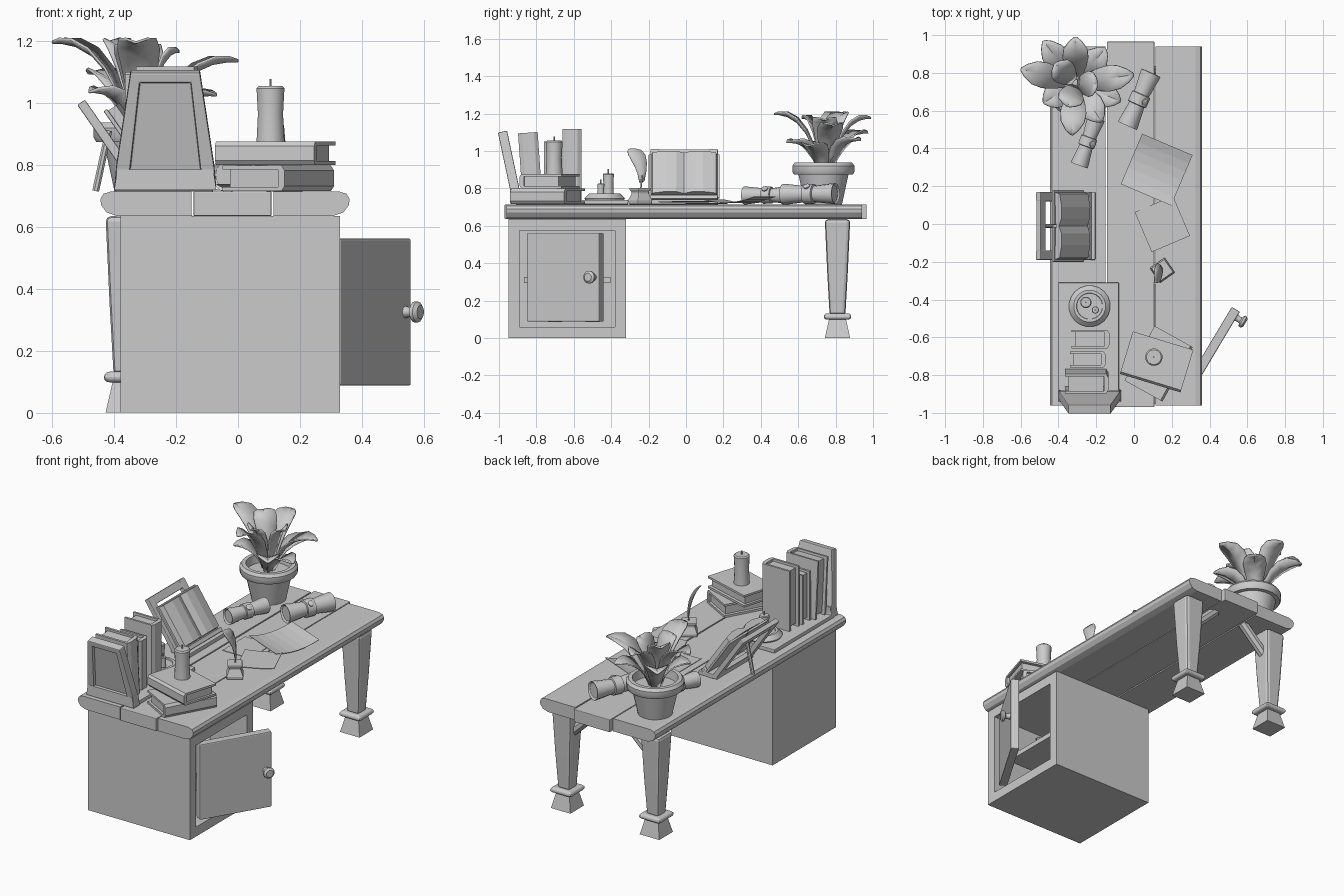
import bpy, bmesh
from math import radians, sin, cos, pi, sqrt
from mathutils import Matrix, Vector

if "Cube" in bpy.data.objects:
    bpy.data.objects.remove(bpy.data.objects["Cube"])

T = Matrix.Translation
def R(deg, axis): return Matrix.Rotation(radians(deg), 4, axis)
def axes(x, y, z): return Matrix((x, y, z)).transposed().to_4x4()

def finish(name, bm, M, bevel=0, smooth=False, segs=2):
    bmesh.ops.recalc_face_normals(bm, faces=bm.faces[:])
    me = bpy.data.meshes.new(name)
    bm.to_mesh(me)
    bm.free()
    if smooth:
        for p in me.polygons:
            p.use_smooth = True
        me.set_sharp_from_angle(angle=radians(35))
    ob = bpy.data.objects.new(name, me)
    bpy.context.collection.objects.link(ob)
    ob.matrix_world = M
    if bevel:
        b = ob.modifiers.new("bevel", 'BEVEL')
        b.width, b.segments, b.limit_method = bevel, segs, 'ANGLE'
    return ob

def recess(bm, axis, margin, depth):
    """Inset the face that points along axis and push it inwards."""
    bm.normal_update()
    f = max(bm.faces, key=lambda f: f.normal.dot(Vector(axis)))
    n = f.normal.copy()
    bmesh.ops.inset_individual(bm, faces=[f], thickness=margin)
    g = bmesh.ops.extrude_discrete_faces(bm, faces=[f])['faces'][0]
    bmesh.ops.translate(bm, verts=g.verts[:], vec=-n * depth)

def box(name, loc, size, rot=Matrix(), bevel=0, rec=None):
    bm = bmesh.new()
    bmesh.ops.create_cube(bm, size=1)
    bmesh.ops.scale(bm, vec=size, verts=bm.verts[:])
    if rec:
        recess(bm, *rec)
    return finish(name, bm, T(loc) @ rot, bevel)

def prism(name, pts, length, M, bevel=0, rec=None):
    """Profile in local XY, extruded evenly along local Z."""
    bm = bmesh.new()
    f = bm.faces.new([bm.verts.new((x, y, -length / 2)) for x, y in pts])
    g = bmesh.ops.extrude_face_region(bm, geom=[f])['geom']
    bmesh.ops.translate(bm, vec=(0, 0, length), verts=[v for v in g if isinstance(v, bmesh.types.BMVert)])
    bmesh.ops.recalc_face_normals(bm, faces=bm.faces[:])
    if rec:
        recess(bm, *rec)
    return finish(name, bm, M, bevel)

def lathe(name, prof, M, n=20, smooth=True, bevel=0):
    bm = bmesh.new()
    rings = [[bm.verts.new((r * cos(2 * pi * (i + .5) / n), r * sin(2 * pi * (i + .5) / n), z))
              for i in range(n)] for r, z in prof]
    for a, b in zip(rings, rings[1:]):
        for i in range(n):
            bm.faces.new((a[i], a[(i + 1) % n], b[(i + 1) % n], b[i]))
    bm.faces.new(rings[0])
    bm.faces.new(rings[-1])
    return finish(name, bm, M, bevel, smooth)

def along(a, b):
    a, b = Vector(a), Vector(b)
    return T(a) @ (b - a).to_track_quat('Z', 'Y').to_matrix().to_4x4()

def blade(name, base, mid, tip, width, side=None, thick=.008):
    """Curved leaf with a creased midrib."""
    a, m, b = Vector(base), Vector(mid), Vector(tip)
    h = b - a
    s = Vector(side) if side else Vector((-h.y, h.x, 0)).normalized()
    bm = bmesh.new()
    rows = []
    for t, w in ((0, .35), (.2, .6), (.4, .85), (.6, 1), (.78, .9), (.92, .5), (1, .08)):
        p = a * (1 - t) ** 2 + m * 2 * t * (1 - t) + b * t * t
        o = s * width / 2 * w
        lift = Vector((0, 0, .18 * width * w))
        rows.append([bm.verts.new(q) for q in (p - o + lift, p, p + o + lift)])
    for u, v in zip(rows, rows[1:]):
        for i in range(2):
            bm.faces.new((u[i], u[i + 1], v[i + 1], v[i]))
    ob = finish(name, bm, Matrix(), smooth=True)
    ob.modifiers.new("thickness", 'SOLIDIFY').thickness = thick

def book(name, loc, L, W, H, rot):
    """Length on local x, spine on local -y, thickness on local z."""
    w, h, c = W / 2, H / 2, .013
    M = T(loc) @ rot
    U = [(-w + .012, -h), (w, -h), (w, -h + c), (-w + .025, -h + c), (-w + .025, h - c),
         (w, h - c), (w, h), (-w + .012, h), (-w, h * .6), (-w, -h * .6)]
    prism(name + "_cover", U, L, M @ axes((0, 1, 0), (0, 0, 1), (1, 0, 0)))
    box(name + "_pages", M @ Vector((0, .003, 0)), (L - .03, W - .045, H - 2 * c), rot)

FRONT = R(90, 'X')

# Table top: three planks, the outer two with rounded edges
def side_plank(name, x, w, sx):
    pts = [(0, 0), (w - .055, 0), (w - .02, .012), (w - .003, .035), (w, .055), (w - .01, .072), (w - .035, .08), (0, .08)]
    prism(name, [(sx * a, b) for a, b in pts], 1.9, T((x, -.01, .635)) @ FRONT)
side_plank("left_plank", -.15, .295, -1)
side_plank("right_plank", .114, .247, 1)
box("middle_plank", (-.018, -.002, .675), (.252, 1.935, .08), bevel=.004)

# Legs with collars, square feet and corner braces
q = sqrt(2)
for sx in (-1, 1):
    x = -.05 + sx * .31
    M = T((x, .81, 0))
    lathe("leg", [(.042 * q, .12), (.055 * q, .35), (.068 * q, .635)], M, 4, False, .018)
    lathe("leg_collar", [(.062 * q, .098), (.073 * q, .106), (.073 * q, .122), (.062 * q, .132)], M, 4, False, .012)
    lathe("leg_foot", [(.068 * q, 0), (.045 * q, .1)], M, 4, False)
    lathe("leg_brace", [(.03, 0), (.03, .24)], along((x - sx * .03, .81, .48), (x - sx * .2, .81, .64)), 8)

# Cabinet with open front, shelf and jars
box("cabinet", (-.025, -.635, .3175), (.71, .63, .635), rec=((1, 0, 0), .085, .62))
box("cabinet_shelf", (-.05, -.635, .31), (.58, .46, .03))
for i, (y, z, h) in enumerate(((-.75, .325, .12), (-.6, .325, .16), (-.48, .325, .13), (-.7, .085, .15), (-.5, .085, .13))):
    lathe("jar", [(.038, 0), (.04, h * .6), (.018, h * .75), (.018, h), (.024, h)], T((.1 - .06 * (i % 2), y, z)), 12)

# Open door and knob
box("cabinet_door", (.4235, -.645, .325), (.45, .05, .475), R(59.1, 'Z'), .006)
lathe("door_knob", [(.022, -.005), (.016, .015), (.018, .028), (.034, .036), (.034, .048), (.022, .058)],
      along((.54, -.495, .325), (.54 + .859, -.495 - .513, .325)), 14)

# Potted plant
P = T((-.3, .735, .715))
lathe("plant_pot", [(.1, 0), (.135, .16), (.16, .16), (.168, .175), (.168, .205), (.155, .222), (.132, .222), (.125, .17)], P, 24)
tips = [(-.60, .82, 1.2), (-.48, .97, 1.1), (-.31, .99, 1.18), (-.15, .93, 1.06), (0, .79, 1.14), (-.07, .65, 1.03),
        (-.17, .54, 1.05), (-.33, .47, 1.2), (-.48, .64, 1.04), (-.19, .74, 1.17), (-.42, .85, 1.2), (-.35, .62, 1.18)]
for t in tips:
    b = Vector((-.31, .745, .87))
    t = Vector(t)
    m = b.lerp(t, .35)
    m.z = t.z + .01
    blade("plant_leaf", b + (t - b) * .08, m, t, .135)

# Board, bookend and upright books
box("book_board", (-.24, -.61, .726), (.32, .6, .024), bevel=.004)
prism("bookend", [(-.165, 0), (.165, 0), (.158, .08), (.112, .39), (-.112, .39), (-.158, .08)], .05,
      T((-.235, -.9, .722)) @ R(102, 'X'), .005, ((0, 0, 1), .045, .02))
prism("bookend_base", [(-.165, 0), (.165, 0), (.155, .065), (-.155, .065)], .06, T((-.235, -.91, .72)) @ FRONT)
UP = Matrix(((0, -1, 0), (0, 0, -1), (1, 0, 0))).to_4x4()
book("tall_book", (-.23, -.61, .928), .38, .2, .1, UP)
book("short_book", (-.245, -.717, .895), .31, .19, .085, UP)
book("leaning_book", (-.25, -.833, .918), .36, .23, .105, R(4, 'X') @ UP)

# Dish with two small candles
def candle(name, x, y, z, r, h):
    lathe(name, [(r, 0), (r * .9, h * .5), (r, h * .96), (r * .85, h)], T((x, y, z)), 16)
    lathe(name + "_wick", [(.004, 0), (.004, .025)], T((x, y, z + h - .002)), 6)
lathe("candle_dish", [(.105, 0), (.11, .01), (.085, .035), (.07, .035), (.068, .028)], T((-.235, -.435, .737)), 20)
candle("dish_candle", -.255, -.415, .76, .03, .12)
candle("small_candle", -.205, -.455, .76, .019, .065)

# Stacked books with candle
book("lower_book", (.13, -.74, .757), .33, .23, .083, R(61, 'Z'))
book("upper_book", (.12, -.73, .838), .335, .235, .076, R(-17, 'Z'))
candle("large_candle", .105, -.705, .875, .046, .18)

# Book stand leaning back with an open book
u, n = Vector((-.57, 0, .82)).normalized(), Vector((.82, 0, .57)).normalized()
Y = Vector((0, 1, 0))
S = T((-.24, -.01, .75)) @ axes(Y, u, n)     # local: x across, y up the slope, z towards reader
SR = S.to_3x3().to_4x4()
def on_stand(name, loc, size, bevel=.004): box(name, S @ Vector(loc), size, SR, bevel)
for sx in (-1, 1):
    on_stand("stand_upright", (sx * .155, .19, -.075), (.05, .34, .03))
    on_stand("book_cover", (sx * .0975, .155, -.025), (.185, .28, .014))
    pts = [(0, .012), (0, -.008), (.04, -.024), (.1, -.026), (.17, -.012), (.178, .018)]
    prism("open_pages", [(sx * a, b) for a, b in pts], .265, S @ T((0, .155, 0)) @ axes((1, 0, 0), (0, 0, -1), (0, 1, 0)))
for y in (.05, .335):
    on_stand("stand_rail", (0, y, -.0755), (.27, .05, .028))
on_stand("stand_ledge", (0, .0, -.03), (.36, .025, .085))
box("stand_foot", (-.27, -.01, .728), (.13, .36, .026), bevel=.004)
lathe("stand_prop", [(.012, 0), (.012, .2)], along((-.46, -.01, .716), (-.42, -.01, .9)), 8)

# Ink pot and quill
lathe("ink_pot", [(.058 * q * .8, 0), (.06 * q * .8, .02), (.034 * q, .058), (.034 * q, .068), (.05 * q * .85, .074), (.05 * q * .85, .088), (.03, .088)],
      T((.15, -.245, .715)) @ R(35, 'Z'), 4, False, .012)
blade("quill_feather", (.15, -.235, .83), (.14, -.225, .95), (.11, -.305, 1.01), .085, (-.3, .9, .3), .004)
lathe("quill_shaft", [(.004, 0), (.004, .1)], along((.15, -.245, .77), (.15, -.233, .87)), 6)

# Rolled scrolls with bands and seals
def scroll(a, b, r):
    L = (Vector(b) - Vector(a)).length
    M = along(a, b)
    lathe("scroll", [(r * .8, .008), (r, 0), (r, .012), (r * .78, L * .4), (r * .78, L * .6), (r, L - .012), (r, L), (r * .8, L - .008)], M, 14)
    lathe("scroll_band", [(r * .8, L * .4), (r * .95, L * .41), (r * .95, L * .59), (r * .8, L * .6)], M, 14)
    c = (Vector(a) + Vector(b)) / 2
    lathe("scroll_seal", [(.018, 0), (.018, r * 1.02), (.01, r * 1.08)], along(c, c + Vector((.6, -.3, .8))), 10)
scroll((.09, .80, .772), (-.035, .52, .768), .056)
scroll((-.2, .56, .765), (-.29, .31, .762), .048)

# Loose papers, the largest slightly curled
def paper(name, x, y, z, w, h, ang, curl):
    pts = [(w * (i / 6 - .5), curl * (i / 6 - .4) ** 2 * 3) for i in range(7)]
    prism(name, pts + [(a, b + .003) for a, b in reversed(pts)], h, T((x, y, z)) @ R(ang, 'Z') @ FRONT)
paper("large_paper", .12, .288, .722, .29, .29, 67, .03)
paper("small_paper", .15, 0, .724, .22, .23, 23, .006)
paper("under_paper", -.01, .11, .717, .19, .225, 0, .002)
